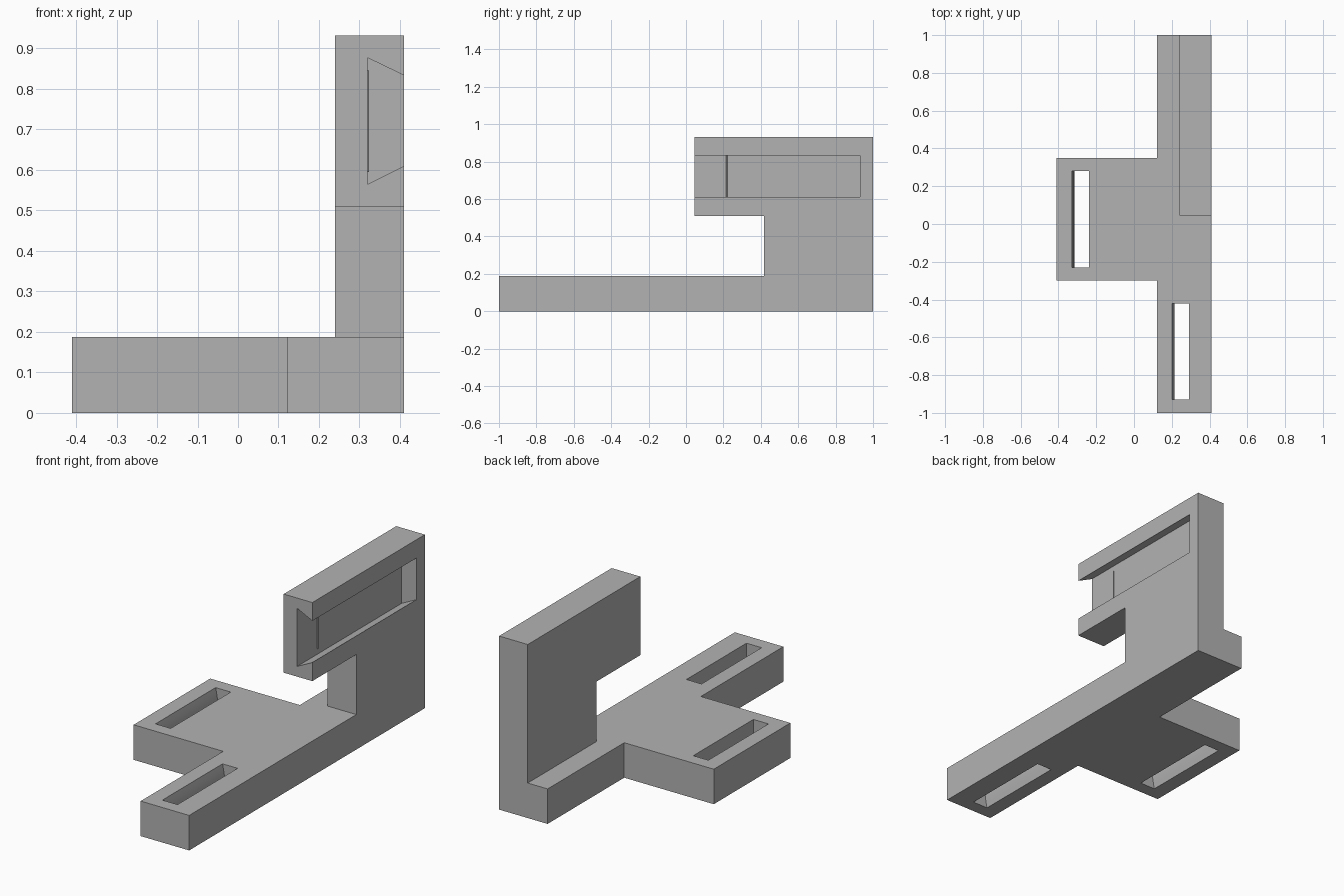
import bpy
import bmesh
import math
from mathutils import Vector

default = bpy.data.objects.get("Cube")
if default:
    bpy.data.objects.remove(default, do_unlink=True)

grey = bpy.data.materials.new("plain grey")
grey.use_nodes = True
colour = (0.45, 0.45, 0.45, 1)
grey.diffuse_color = colour
grey.node_tree.nodes["Principled BSDF"].inputs["Base Color"].default_value = colour

BASE_TOP = 0.188
SIDE = 0.41          # outer side of the bracket


def prism(name, profile, axis, start, end):
    """Extrude a 2D profile along an axis; the profile uses the other two axes in order."""
    def place(p, depth):
        co = list(p)
        co.insert("xyz".index(axis), depth)
        return Vector(co)

    bm = bmesh.new()
    face = bm.faces.new([bm.verts.new(place(p, start)) for p in profile])
    grown = bmesh.ops.extrude_face_region(bm, geom=[face])["geom"]
    shift = place((0, 0), end - start)
    bmesh.ops.translate(bm, vec=shift, verts=[v for v in grown if isinstance(v, bmesh.types.BMVert)])
    bmesh.ops.recalc_face_normals(bm, faces=bm.faces)
    mesh = bpy.data.meshes.new(name)
    bm.to_mesh(mesh)
    bm.free()
    mesh.materials.append(grey)
    obj = bpy.data.objects.new(name, mesh)
    bpy.context.collection.objects.link(obj)
    return obj


def combine(target, tool, operation):
    """Apply a boolean and throw the tool away."""
    mod = target.modifiers.new(operation.lower(), "BOOLEAN")
    mod.operation = operation
    mod.solver = "EXACT"
    mod.object = tool
    bpy.context.view_layer.objects.active = target
    bpy.ops.object.modifier_apply(modifier=mod.name)
    bpy.data.objects.remove(tool, do_unlink=True)


# Flat base: a long rail with a tab on its right side
bracket = prism("bracket", [
    (0.122, -1), (SIDE, -1), (SIDE, 1), (0.122, 1),
    (0.122, 0.35), (-SIDE, 0.35), (-SIDE, -0.3), (0.122, -0.3)], "z", 0, BASE_TOP)

# Upright plate with an overhanging arm
upright = prism("upright", [
    (0.418, 0), (1, 0), (1, 0.932), (0.045, 0.932),
    (0.045, 0.51), (0.418, 0.51)], "x", 0.24, SIDE)
combine(bracket, upright, "UNION")

# Dovetail channel, open at the front of the arm
channel = prism("channel_cutter", [
    (0.32, 0.565), (0.5, 0.655), (0.5, 0.79), (0.32, 0.877)], "y", -0.1, 0.93)
combine(bracket, channel, "DIFFERENCE")


# Strap slots, each with one wall bulging inwards
def strap_slot(x, y):
    steps, bulge, margin = 16, 0.013, 0.05
    wall = [(x + bulge * math.sin(math.pi * i / steps), BASE_TOP * i / steps)
            for i in range(steps + 1)]
    profile = [(x, -margin)] + wall + [
        (x, BASE_TOP + margin), (x + 0.09, BASE_TOP + margin), (x + 0.09, -margin)]
    combine(bracket, prism("slot_cutter", profile, "y", y, y + 0.51), "DIFFERENCE")


strap_slot(0.202, -0.93)
strap_slot(-0.329, -0.23)

# Merge leftover seams between flush faces
bm = bmesh.new()
bm.from_mesh(bracket.data)
bmesh.ops.remove_doubles(bm, verts=bm.verts, dist=0.0001)
bmesh.ops.dissolve_limit(bm, angle_limit=0.002, verts=bm.verts, edges=bm.edges)
bm.to_mesh(bracket.data)
bm.free()

# Small rounded catch on the channel floor
catch = prism("channel_catch", [
    (0.319 + 0.005 * math.sin(math.pi * i / 8), 0.219 - 0.004 * math.cos(math.pi * i / 8))
    for i in range(9)], "z", 0.595, 0.845)

for obj in (bracket, catch):
    bpy.ops.object.select_all(action="DESELECT")
    obj.select_set(True)
    bpy.context.view_layer.objects.active = obj
    bpy.ops.object.shade_smooth_by_angle(angle=math.radians(25))
